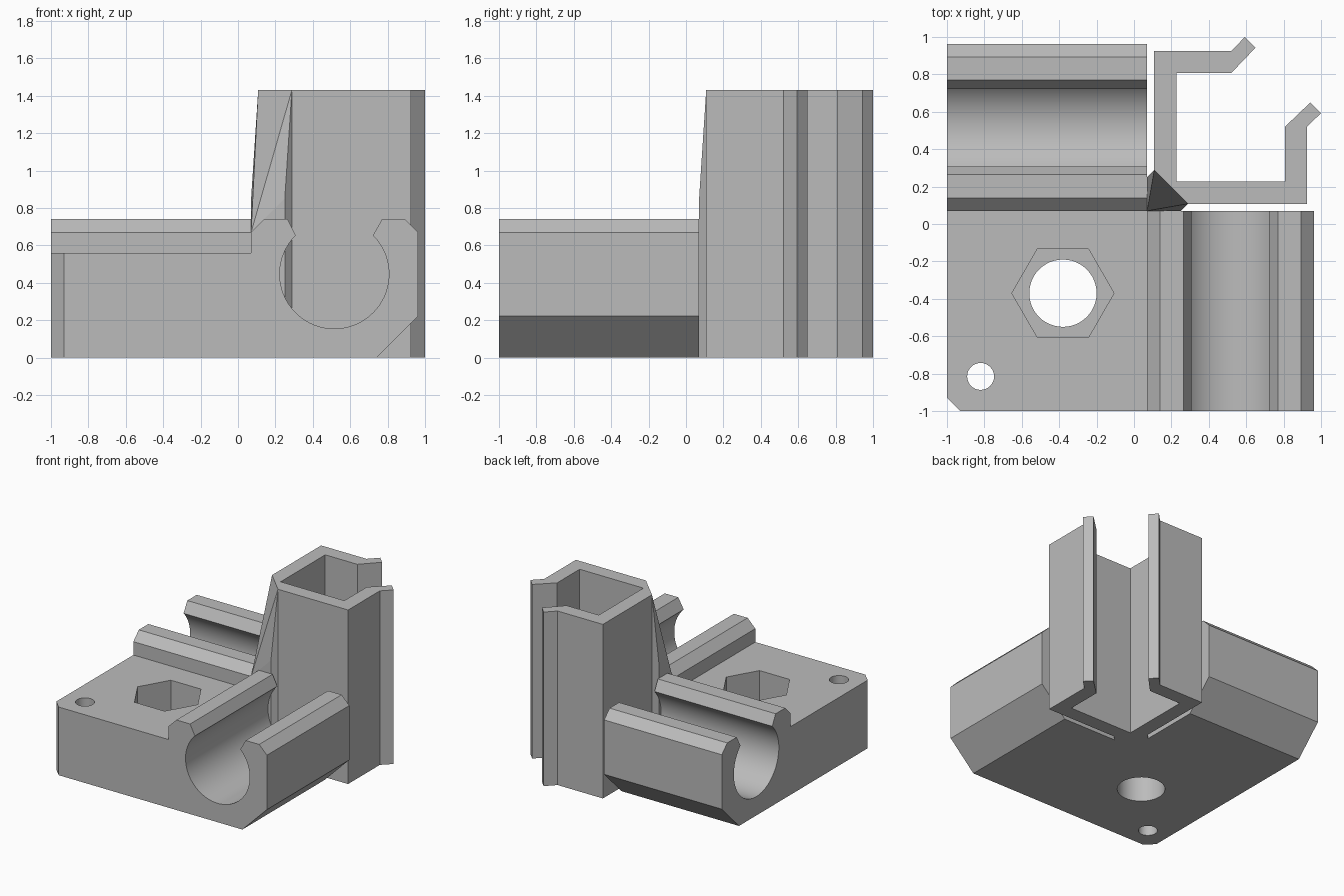
import bpy, bmesh
from math import sin, cos, radians, tau
from mathutils import Vector

cube = bpy.data.objects.get("Cube")
if cube:
    bpy.data.objects.remove(cube, do_unlink=True)

GREY = (0.5, 0.5, 0.5, 1)
grey = bpy.data.materials.new("plain grey")
grey.use_nodes = True
grey.diffuse_color = GREY
grey.node_tree.nodes["Principled BSDF"].inputs["Base Color"].default_value = GREY


def finish(name, bm):
    bmesh.ops.recalc_face_normals(bm, faces=bm.faces)
    mesh = bpy.data.meshes.new(name)
    bm.to_mesh(mesh)
    bm.free()
    mesh.materials.append(grey)
    obj = bpy.data.objects.new(name, mesh)
    bpy.context.collection.objects.link(obj)
    return obj


def prism(name, points, sweep):
    """Extrude a closed outline of 3D points along the sweep vector."""
    bm = bmesh.new()
    face = bm.faces.new([bm.verts.new(p) for p in points])
    ext = bmesh.ops.extrude_face_region(bm, geom=[face], use_keep_orig=True)
    moved = [v for v in ext["geom"] if isinstance(v, bmesh.types.BMVert)]
    bmesh.ops.translate(bm, verts=moved, vec=Vector(sweep))
    return finish(name, bm)


def ring(x, y, z, radius, sides):
    return [(x + radius * cos(tau * i / sides), y + radius * sin(tau * i / sides), z)
            for i in range(sides)]


def combine(target, other, operation):
    mod = target.modifiers.new(other.name, "BOOLEAN")
    mod.operation, mod.object, mod.solver = operation, other, "EXACT"
    bpy.context.view_layer.objects.active = target
    bpy.ops.object.modifier_apply(modifier=mod.name)
    bpy.data.objects.remove(other, do_unlink=True)


EDGE = 0.07     # inner end of the base and of both rails
TOP = 1.43      # height of the column

# Base block with one bevelled corner
base = prism("base", [(-0.93, -1, 0), (EDGE, -1, 0), (EDGE, EDGE, 0),
                      (-1, EDGE, 0), (-1, -0.93, 0)], (0, 0, 0.56))

# Rod clip profile: open round channel between two lips
arc = [(0.515 + 0.292 * cos(radians(a)), 0.447 + 0.292 * sin(radians(a)))
       for a in range(45, -226, -5)]
clip = ([(0, 0), (0.74, 0), (0.963, 0.223), (0.963, 0.67), (0.893, 0.74), (0.77, 0.74)]
        + arc + [(0.265, 0.74), (0.14, 0.74), (EDGE, 0.67), (EDGE, 0.5), (0, 0.5)])
length = EDGE + 1
combine(base, prism("side_clip", [(u, -1, z) for u, z in clip], (0, length, 0)), "UNION")
combine(base, prism("rear_clip", [(-1, u, z) for u, z in clip], (length, 0, 0)), "UNION")

# Bolt hole with hexagonal nut pocket, and the small corner hole
for name, outline, depth in (
        ("bolt_hole", ring(-0.38, -0.37, -0.1, 0.18, 48), 1),
        ("nut_pocket", ring(-0.38, -0.37, 0.25, 0.273, 6), 1),
        ("corner_hole", ring(-0.82, -0.815, -0.1, 0.072, 32), 1)):
    combine(base, prism(name, outline, (0, 0, depth)), "DIFFERENCE")

# Open square column, its outline mirrored across the diagonal
half = [(0.288, 0.108), (0.925, 0.108), (0.925, 0.52), (1.0, 0.593),
        (0.943, 0.65), (0.807, 0.52), (0.807, 0.228)]
outline = half + [(0.228, 0.228)] + [(y, x) for x, y in reversed(half)]
column = prism("column", [(x, y, 0) for x, y in outline], (0, 0, TOP))

# Tapered diagonal brace between the base corner and the column
bm = bmesh.new()
for x, y, z in ((EDGE, EDGE, 0.67), (0.25, EDGE, 0.85), (EDGE, 0.25, 0.85),
                (0.288, 0.108, TOP), (0.108, 0.288, TOP)):
    bm.verts.new((x, y, 0))
    bm.verts.new((x, y, z))
bmesh.ops.convex_hull(bm, input=bm.verts)
bmesh.ops.dissolve_limit(bm, angle_limit=radians(1), verts=bm.verts, edges=bm.edges)
brace = finish("brace", bm)

# Smooth the round surfaces while keeping the edges sharp
bpy.ops.object.select_all(action="DESELECT")
base.select_set(True)
bpy.context.view_layer.objects.active = base
bpy.ops.object.shade_smooth_by_angle(angle=radians(25))
